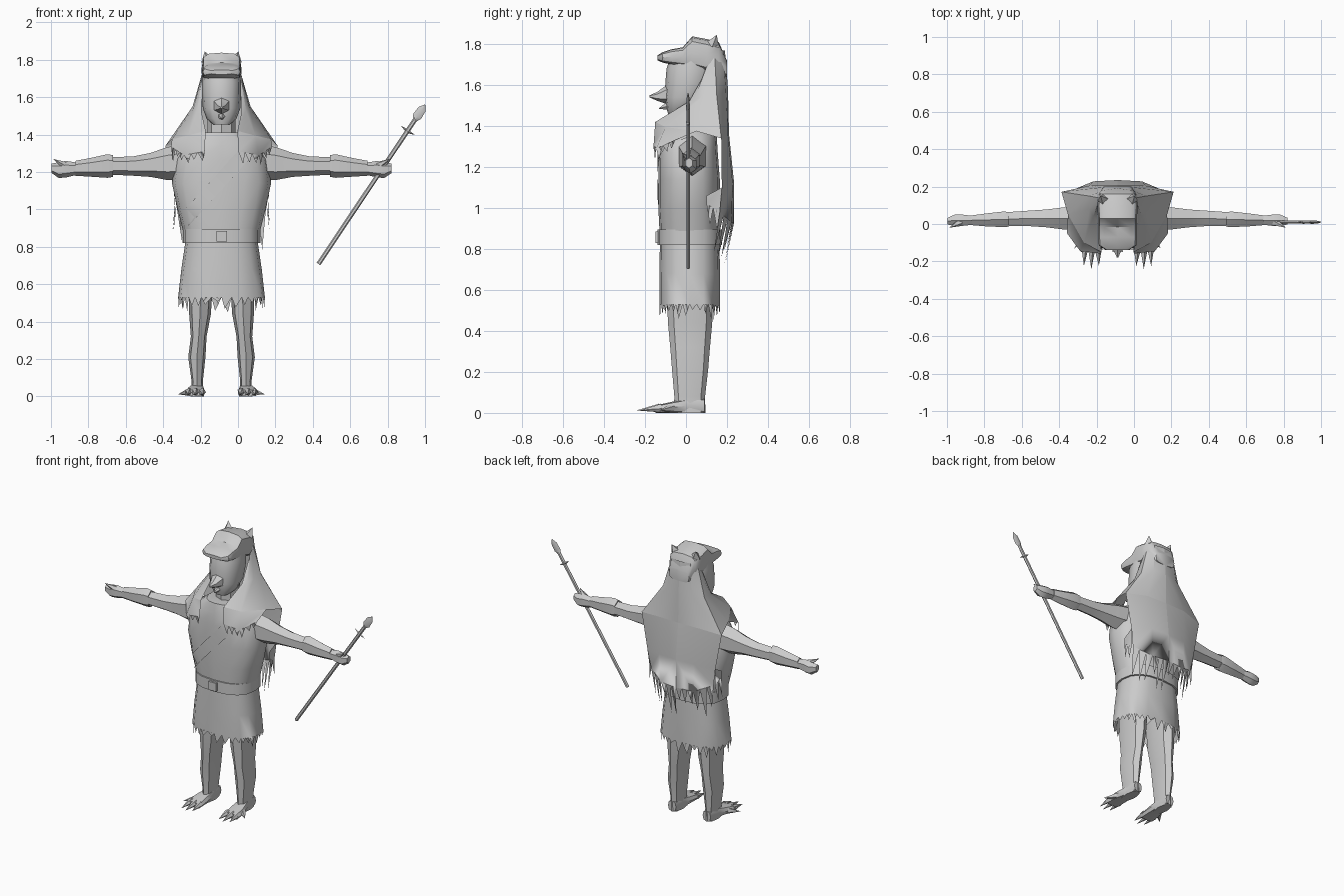
import bpy, bmesh, math, random
from mathutils import Vector

if "Cube" in bpy.data.objects:
    bpy.data.objects.remove(bpy.data.objects["Cube"])

random.seed(4)
CX = -0.088  # body centre line


def make(name, pts, faces, cx=CX, angle=38):
    me = bpy.data.meshes.new(name)
    me.from_pydata([(p[0] + cx, p[1], p[2]) for p in pts], [], faces)
    bm = bmesh.new()
    bm.from_mesh(me)
    bmesh.ops.remove_doubles(bm, verts=bm.verts, dist=0.0005)
    bmesh.ops.recalc_face_normals(bm, faces=bm.faces)
    bm.to_mesh(me)
    bm.free()
    ob = bpy.data.objects.new(name, me)
    bpy.context.collection.objects.link(ob)
    bpy.ops.object.select_all(action='DESELECT')
    ob.select_set(True)
    bpy.context.view_layer.objects.active = ob
    bpy.ops.object.shade_smooth_by_angle(angle=math.radians(angle))
    return ob


def ring(axis, c, a, b, n=8, p=1.0, start=0.0):
    out = []
    for i in range(n):
        t = start + 2 * math.pi * i / n
        u, v = math.cos(t), math.sin(t)
        u = a * math.copysign(abs(u) ** p, u)
        v = b * math.copysign(abs(v) ** p, v)
        off = {'x': (0, u, v), 'y': (u, 0, v), 'z': (u, v, 0)}[axis]
        out.append(tuple(c[k] + off[k] for k in range(3)))
    return out


def fringe(pts, faces, edge, drop, teeth=2, pull=(0, 0)):
    """Hang pointed tatters from a line of points."""
    for p, q in zip(edge, edge[1:]):
        p, q = Vector(p), Vector(q)
        for k in range(teeth):
            a, b = p.lerp(q, k / teeth), p.lerp(q, (k + 1) / teeth)
            tip = a.lerp(b, random.uniform(.3, .7))
            h = random.uniform(*drop)
            tip += Vector((tip.x * pull[0] * h, pull[1] * h, -h))
            i = len(pts)
            pts += [tuple(a), tuple(b), tuple(tip)]
            faces.append((i, i + 1, i + 2))


def loft(name, rings, caps=True, cx=CX, drop=None, teeth=1, angle=38):
    n = len(rings[0])
    pts = [p for r in rings for p in r]
    faces = [(j * n + i, j * n + (i + 1) % n, (j + 1) * n + (i + 1) % n, (j + 1) * n + i)
             for j in range(len(rings) - 1) for i in range(n)]
    if caps:
        faces += [tuple(range(n))[::-1], tuple(range(len(pts) - n, len(pts)))]
    if drop:
        fringe(pts, faces, rings[-1] + rings[-1][:1], drop, teeth)
    return make(name, pts, faces, cx, angle)


def sheet(name, rows, side=1, drop=None, teeth=2, pull=(0, 0)):
    rows = [[(p[0] * side, p[1], p[2]) for p in r] for r in rows]
    n = len(rows[0])
    pts = [p for r in rows for p in r]
    faces = [(j * n + i, j * n + i + 1, (j + 1) * n + i + 1, (j + 1) * n + i)
             for j in range(len(rows) - 1) for i in range(n - 1)]
    if drop:
        fringe(pts, faces, rows[-1], drop, teeth, pull)
    return make(name, pts, faces)


def spike(name, base, tip, r, n=5, cx=CX):
    base, tip = Vector(base), Vector(tip)
    q = Vector((0, 0, 1)).rotation_difference(tip - base)
    pts = [tuple(base + q @ Vector(p)) for p in ring('z', (0, 0, 0), r, r, n)] + [tuple(tip)]
    return make(name, pts, [(i, (i + 1) % n, n) for i in range(n)] + [tuple(range(n))], cx)


# Torso: z, half width, half depth, centre y
TORSO = [(.84, .195, .145, .018), (1.0, .235, .15, .015), (1.14, .265, .15, .015),
         (1.27, .245, .145, .01), (1.35, .19, .14, .01), (1.41, .11, .125, .005)]
loft("tunic_torso", [ring('z', (0, c, z), a, b, 16, .8) for z, a, b, c in TORSO])


def chest_y(x, z):
    for lo, hi in zip(TORSO, TORSO[1:]):
        if z <= hi[0]:
            break
    f = min(1, max(0, (z - lo[0]) / (hi[0] - lo[0])))
    a, b, c = (lo[k] + (hi[k] - lo[k]) * f for k in (1, 2, 3))
    return c - b * max(0, 1 - min(1, abs(x) / a) ** 2.5) ** .4


# Diagonal chest strap
strap = []
for e in (-1, 1):
    row = []
    for i in range(11):
        x, z = -.2 + .039 * i + .026 * e, .94 + .043 * i - .026 * e
        row.append((x, chest_y(x, z) - .005, z))
    strap.append(row)
sheet("chest_strap", strap)

# Belt, buckle and tattered skirt
loft("belt", [ring('z', (0, .018, z), .207, .157, 16, .8) for z in (.82, .895)])
loft("belt_buckle", [ring('y', (0, y, .857), .04, .04, 4, 1, math.pi / 4) for y in (-.15, -.13)])
loft("skirt", [ring('z', (0, .018, z), a, b, 16, .8) for z, a, b in
               ((.85, .19, .145), (.68, .215, .148), (.53, .232, .148))],
     caps=False, drop=(.02, .085), teeth=2)

# Neck, head and beak-like nose
loft("neck", [ring('z', (0, .02, z), .075, .075, 8) for z in (1.37, 1.53)])
loft("head", [ring('z', (0, c, z), a, b, 12, .9) for z, a, b, c in
              ((1.455, .045, .035, -.05), (1.485, .08, .075, -.02), (1.54, .1, .105, .0),
               (1.62, .105, .115, .015), (1.68, .105, .115, .02), (1.76, .09, .1, .03))])
loft("nose", [ring('y', (0, y, z), a, b, 6, 1, math.pi / 6) for y, z, a, b in
              ((-.07, 1.56, .06, .06), (-.115, 1.55, .035, .035), (-.14, 1.545, .025, .022),
               (-.178, 1.545, .005, .005))])
spike("chin", (0, -.08, 1.50), (0, -.135, 1.485), .025)

# Animal-head hood: y, half width, top z, bottom z
HOOD = [(-.14, .06, 1.745, 1.722), (-.115, .1, 1.76, 1.71), (-.07, .104, 1.775, 1.70),
        (-.015, .104, 1.785, 1.69), (.03, .104, 1.838, 1.68), (.10, .108, 1.825, 1.66),
        (.16, .1, 1.81, 1.64), (.2, .075, 1.72, 1.64)]
loft("hood_head", [ring('y', (0, y, (t + b) / 2), a, (t - b) / 2, 12, .55) for y, a, t, b in HOOD])

# Hide cape: columns run from the middle of the back to the front edge
A = [(0, .19, 1.77), (.07, .18, 1.77), (.1, .14, 1.74), (.108, .12, 1.71), (.107, .1, 1.69), (.104, .1, 1.67)]
B = [(0, .205, 1.58), (.09, .195, 1.57), (.155, .15, 1.55), (.15, .08, 1.54), (.13, .04, 1.53), (.107, .015, 1.52)]
C = [(0, .21, 1.36), (.15, .205, 1.36), (.3, .172, 1.34), (.265, .05, 1.375), (.18, -.1, 1.395), (.085, -.15, 1.42)]
D = [(.27, -.05, 1.335), (.2, -.145, 1.29), (.09, -.158, 1.31)]
E = [(0, .235, 1.12), (.13, .228, 1.12), (.255, .175, 1.1)]
F = [(0, .235, .93), (.12, .222, .93), (.235, .165, .98)]
for s, tag in ((1, "right"), (-1, "left")):
    sheet("cape_hood_" + tag, [A, B, C], s)
    sheet("cape_lappet_" + tag, [C[3:], D], s, drop=(.03, .075), teeth=3)
    sheet("cape_back_" + tag, [C[:3], E, F], s, drop=(.08, .21), teeth=3, pull=(0, -.2))
    sheet("cape_side_tatters_" + tag, [[(.255, .175, 1.1), (.25, .1, 1.06)], [(.245, .165, .98), (.25, .1, 1.02)]],
          s, drop=(.08, .17), teeth=2, pull=(.4, 0))
    spike("hood_ear_" + tag, (.075 * s, .13, 1.795), (.09 * s, .15, 1.845), .034, 4)

    # Arm, forearm cuff and hand
    def limb(name, secs):
        loft(name + tag, [ring('x', (x * s, y, z), a, b, 6, 1, math.pi / 6) for x, y, z, a, b in secs])
    limb("arm_", [(.17, .03, 1.255, .08, .1), (.29, .03, 1.245, .068, .088), (.38, .03, 1.238, .055, .064),
                  (.47, .03, 1.232, .048, .052), (.62, .025, 1.232, .042, .045)])
    limb("forearm_cuff_", [(.58, .025, 1.232, .045, .058), (.61, .025, 1.232, .048, .063),
                           (.70, .022, 1.225, .04, .05), (.78, .02, 1.22, .03, .04)])
    limb("hand_", [(.76, .02, 1.218, .025, .03), (.83, .02, 1.215, .035, .044),
                   (.87, .02, 1.21, .035, .042), (.91, .015, 1.22, .02, .025)])
    spike("thumb_" + tag, (.84 * s, .01, 1.235), (.9 * s, -.02, 1.27), .022)

    # Leg, foot and clawed toes: x, y, z, half width, half depth
    LEG = [(.11, .02, .62, .065, .115), (.115, .02, .44, .058, .108), (.122, .02, .32, .042, .097),
           (.132, .02, .21, .046, .088), (.13, .018, .08, .03, .075), (.13, .018, .0, .036, .077)]
    loft("leg_" + tag, [ring('z', (x * s, y, z), a, b, 8, .9) for x, y, z, a, b in LEG])
    FOOT = [(.13, .09, .035, .03, .035), (.13, .0, .034, .038, .034), (.138, -.07, .027, .05, .027),
            (.142, -.15, .018, .055, .018)]
    loft("foot_" + tag, [ring('y', (x * s, y, z), a, b, 8, .7) for x, y, z, a, b in FOOT])
    for i, (bx, by, tx, ty) in enumerate(((.105, -.13, .1, -.225), (.14, -.13, .14, -.242),
                                          (.175, -.12, .18, -.225), (.17, -.07, .232, -.13))):
        spike("toe_claw_%s_%d" % (tag, i + 1), (bx * s, by, .024), (tx * s, ty, .012), .022, 5)

# Spear with blade and cross barb
P, Q = Vector((.43, .01, .708)), Vector((1.0, .01, 1.56))
d = (Q - P).normalized()
n = Vector((d.z, 0, -d.x))
L = (Q - P).length


def along(t, w, h, sides):
    c = P + d * t
    return [tuple(c + n * (w * math.cos(2 * math.pi * i / sides)) + Vector((0, h * math.sin(2 * math.pi * i / sides), 0)))
            for i in range(sides)]


loft("spear_shaft", [along(t, .012, .01, 6) for t in (0, L - .09)], cx=0)
loft("spear_blade", [along(t, w, h, 4) for t, w, h in
                     ((L - .1, .012, .01), (L - .075, .025, .009), (L - .03, .022, .007), (L, .002, .002))], cx=0)
barb = P + d * (L - .17)
for s in (1, -1):
    spike("spear_barb_%d" % (s + 2), barb, barb + n * (.045 * s) + d * .005, .01, 4, cx=0)
